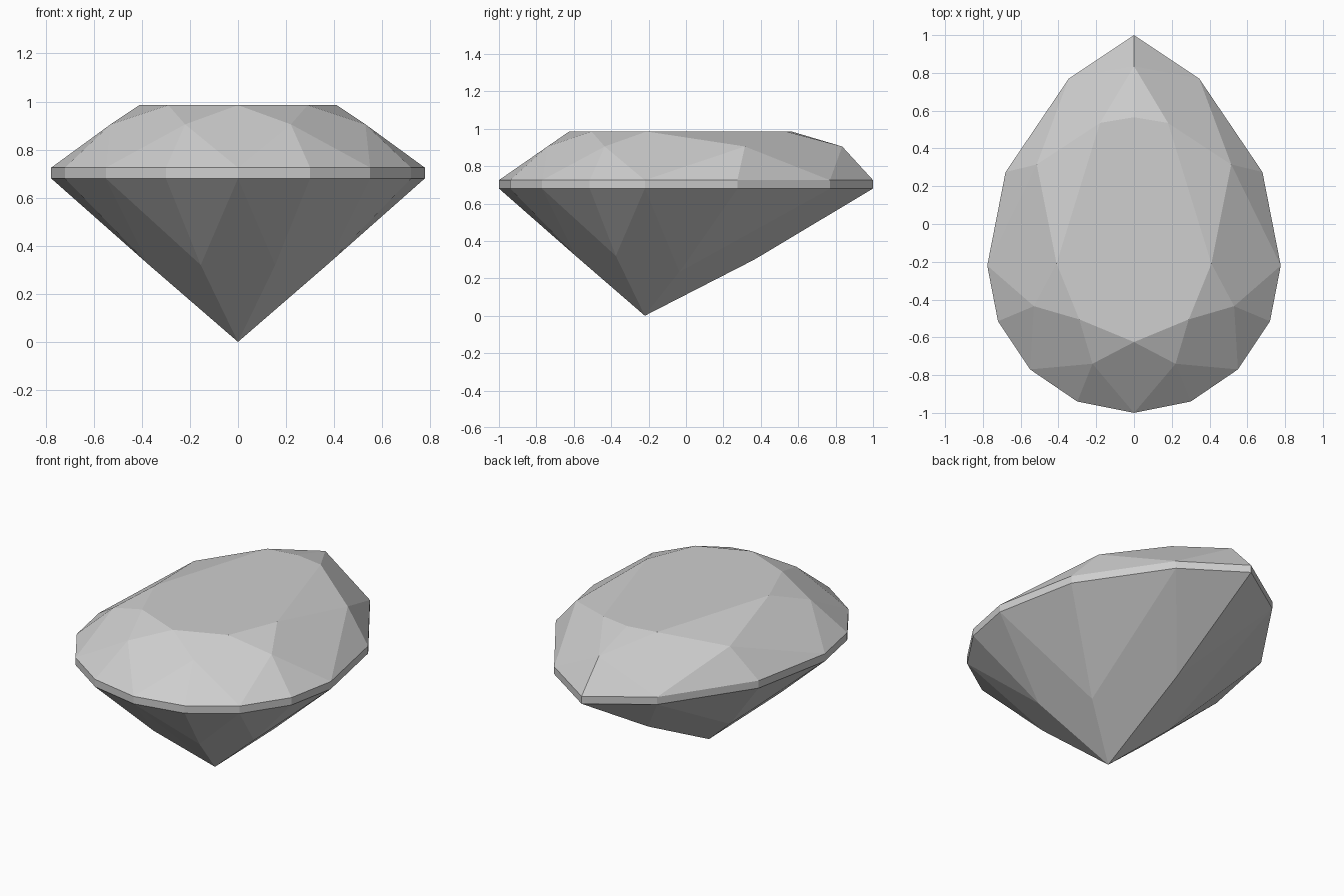
import bpy
import bmesh
from mathutils import Vector

if "Cube" in bpy.data.objects:
    bpy.data.objects.remove(bpy.data.objects["Cube"])

CENTRE = Vector((0, -0.15, 0.65))
TABLE_Z, KITE_Z, GIRDLE_TOP, GIRDLE_BOTTOM = 0.985, 0.905, 0.725, 0.68

stone = bpy.data.materials.new("pale grey stone")
stone.use_nodes = True
colour = (0.62, 0.62, 0.62, 1)
stone.diffuse_color = colour
stone.node_tree.nodes["Principled BSDF"].inputs["Base Color"].default_value = colour


def at_height(points, z):
    return [Vector((x, y, z)) for x, y in points]


def build(name, facets):
    """Make a flat-shaded part from right-hand facets, mirrored across x."""
    bm = bmesh.new()
    for facet in facets:
        for side in (1, -1):
            bm.faces.new([bm.verts.new((p.x * side, p.y, p.z)) for p in facet])
    bmesh.ops.remove_doubles(bm, verts=bm.verts, dist=0.001)
    bm.normal_update()
    for face in bm.faces:
        if face.normal.dot(face.calc_center_median() - CENTRE) < 0:
            face.normal_flip()
    # Join the mirrored halves of flat facets that meet on the centre line
    seam = [e for e in bm.edges if all(abs(v.co.x) < 0.001 for v in e.verts)
            and len(e.link_faces) == 2 and e.calc_face_angle() < 0.01]
    bmesh.ops.dissolve_edges(bm, edges=seam, use_verts=False)
    mesh = bpy.data.meshes.new(name)
    bm.to_mesh(mesh)
    bm.free()
    mesh.materials.append(stone)
    bpy.context.collection.objects.link(bpy.data.objects.new(name, mesh))


# Half outlines, running from the rounded front to the pointed back
outline = [(0, -1), (0.30, -0.94), (0.55, -0.77), (0.72, -0.515),
           (0.777, -0.22), (0.68, 0.275), (0.345, 0.77), (0, 1)]
rim = at_height(outline, GIRDLE_TOP)
base = at_height(outline, GIRDLE_BOTTOM)
table = at_height([(0, -0.625), (0.29, -0.505), (0.41, -0.21), (0.18, 0.535)], TABLE_Z)
table_back = Vector((0, 0.565, TABLE_Z))
kite = at_height([(0.22, -0.74), (0.53, -0.435), (0.515, 0.315), (0, 0.835)], KITE_Z)
culet = Vector((0, -0.22, 0))
lower = [Vector(p) for p in ((0.155, -0.59, 0.32), (0.37, -0.375, 0.32),
                             (0.271, -0.035, 0.235), (0, 0.365, 0.3))]

# Crown: table, star facets, kites and upper girdle facets
crown = [table + [table_back],
         [table[0], kite[0], rim[0]],
         [table[3], table_back, kite[3]]]
for i in range(3):
    crown += [[table[i], table[i + 1], kite[i]],
              [table[i + 1], kite[i], rim[2 * i + 2], kite[i + 1]]]
for i, k in enumerate(kite):
    crown.append([k, rim[2 * i], rim[2 * i + 1]])
    if i < 3:
        crown.append([k, rim[2 * i + 1], rim[2 * i + 2]])
build("crown", crown)

# Girdle: narrow upright band
build("girdle", [[base[i], base[i + 1], rim[i + 1], rim[i]] for i in range(7)])

# Pavilion: long kites down to the point and lower girdle facets
pavilion = [[culet, lower[0], base[0]]]
for i in range(3):
    pavilion.append([culet, lower[i], base[2 * i + 2], lower[i + 1]])
for i, p in enumerate(lower):
    pavilion.append([p, base[2 * i], base[2 * i + 1]])
    if i < 3:
        pavilion.append([p, base[2 * i + 1], base[2 * i + 2]])
build("pavilion", pavilion)
